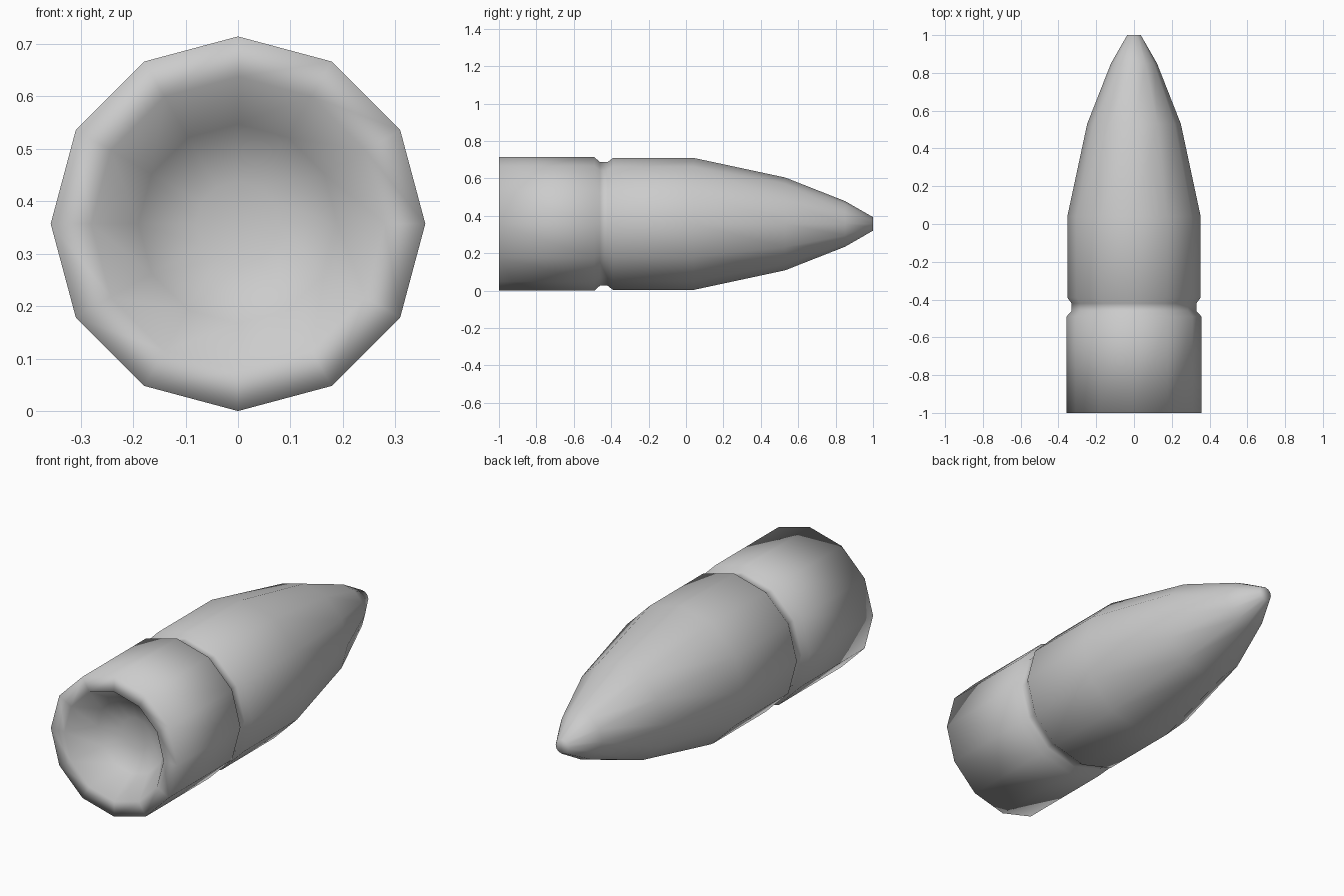
import bpy, bmesh
from math import sin, cos, pi

if "Cube" in bpy.data.objects:
    bpy.data.objects.remove(bpy.data.objects["Cube"])

SIDES = 12
AXIS_Z = 0.357


def lathe(name, profile):
    """Revolve (y, radius) rings about the y axis and cap both ends."""
    bm = bmesh.new()
    rings = [[bm.verts.new((r * sin(2 * pi * i / SIDES), y, AXIS_Z + r * cos(2 * pi * i / SIDES)))
              for i in range(SIDES)] for y, r in profile]
    for a, b in zip(rings, rings[1:]):
        for i in range(SIDES):
            j = (i + 1) % SIDES
            bm.faces.new((a[i], a[j], b[j], b[i]))
    bm.faces.new(rings[0])
    bm.faces.new(rings[-1])
    bmesh.ops.recalc_face_normals(bm, faces=bm.faces)
    for f in bm.faces:
        f.smooth = True
    mesh = bpy.data.meshes.new(name)
    bm.to_mesh(mesh)
    bm.free()
    obj = bpy.data.objects.new(name, mesh)
    bpy.context.collection.objects.link(obj)
    return obj


lathe("slug_body", [
    # hollow base
    (-0.82, 0.08), (-0.86, 0.19), (-1.0, 0.28),
    # rear band
    (-1.0, 0.357), (-0.49, 0.357),
    # crimp groove
    (-0.46, 0.33), (-0.42, 0.33), (-0.39, 0.353),
    # shoulder and tapered nose
    (0.04, 0.353), (0.53, 0.248), (0.85, 0.122), (1.0, 0.036),
])
